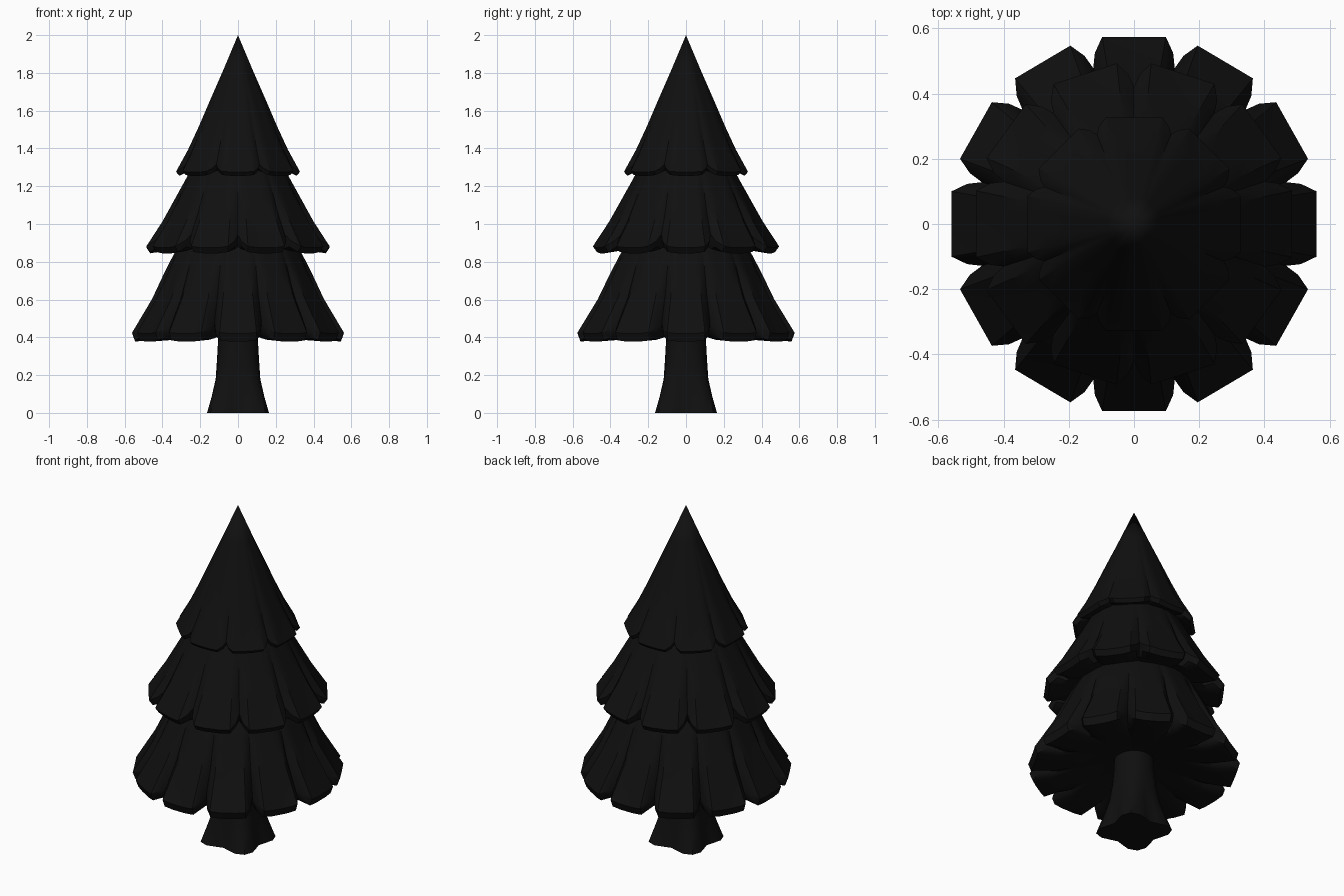
import bpy, bmesh
from math import sin, cos, pi, radians

if "Cube" in bpy.data.objects:
    bpy.data.objects.remove(bpy.data.objects["Cube"])

dark = bpy.data.materials.new("dark")
dark.diffuse_color = (0.005, 0.005, 0.005, 1)
dark.use_nodes = True
dark.node_tree.nodes["Principled BSDF"].inputs["Base Color"].default_value = dark.diffuse_color


def loft(name, rings, angle):
    """Skin a stack of equal-length closed rings and cap both ends."""
    bm = bmesh.new()
    loops = [[bm.verts.new(p) for p in ring] for ring in rings]
    n = len(loops[0])
    for a, b in zip(loops, loops[1:]):
        for i in range(n):
            j = (i + 1) % n
            bm.faces.new((a[i], a[j], b[j], b[i]))
    bm.faces.new(loops[0])
    bm.faces.new(loops[-1][::-1])
    bmesh.ops.remove_doubles(bm, verts=bm.verts, dist=0.0005)
    bmesh.ops.recalc_face_normals(bm, faces=bm.faces)
    me = bpy.data.meshes.new(name)
    bm.to_mesh(me)
    bm.free()
    me.materials.append(dark)
    ob = bpy.data.objects.new(name, me)
    bpy.context.collection.objects.link(ob)
    bpy.ops.object.select_all(action='DESELECT')
    ob.select_set(True)
    bpy.context.view_layer.objects.active = ob
    bpy.ops.object.shade_smooth_by_angle(angle=radians(angle))
    return ob


# Cross-section of one lobe: position, inward depth, upward lift
LOBE = [(-1, 1, 1), (-.88, .5, .5), (-.66, 0, .1), (-.3, 0, 0),
        (.3, 0, 0), (.66, 0, .1), (.88, .5, .5)]


def tier(name, count, rows, depth, lift, ystretch=1.0):
    """Skirt of branches; rows are (radius, height, notch weight)."""
    rings = []
    half = pi / count
    for r, z, w in rows:
        ring = []
        for k in range(count):
            for t, d, l in LOBE:
                a = t * half
                rr = r / cos(min(abs(a), .66 * half)) * (1 - depth * d * w)
                ang = 2 * k * half + a
                ring.append((rr * cos(ang), rr * sin(ang) * ystretch,
                             z + lift * l * w * w))
        rings.append(ring)
    return loft(name, rings, 32)


# Three overlapping skirts, top to bottom
tier("top_branches", 8, [
    (.0001, 2.0, 0), (.08, 1.81, 0), (.15, 1.65, .15), (.21, 1.51, .4),
    (.265, 1.39, .7), (.327, 1.275, 1), (.31, 1.255, 1),
    (.27, 1.275, .6), (.15, 1.3, 0)], .12, .04)
tier("middle_branches", 10, [
    (.20, 1.38, 0), (.275, 1.24, .1), (.335, 1.13, .35), (.40, 1.01, .7),
    (.485, .875, 1), (.465, .845, 1), (.40, .855, .6), (.24, .90, 0)],
    .15, .07)
tier("lower_branches", 12, [
    (.26, .98, 0), (.345, .83, .1), (.395, .73, .35), (.455, .60, .7),
    (.56, .42, 1), (.545, .378, 1), (.44, .385, .6), (.28, .42, 0),
    (.08, .45, 0)], .15, .06, 1.025)

# Trunk flaring into four diagonal roots
trunk = []
for r, z, f in [(.172, 0, .20), (.148, .09, .16), (.128, .18, .09),
                (.116, .28, .04), (.108, .38, .02), (.105, .55, 0)]:
    trunk.append([(r * (1 - f * cos(4 * a)) * cos(a),
                   r * (1 - f * cos(4 * a)) * sin(a), z)
                  for a in (2 * pi * i / 24 for i in range(24))])
loft("trunk", trunk, 40)
